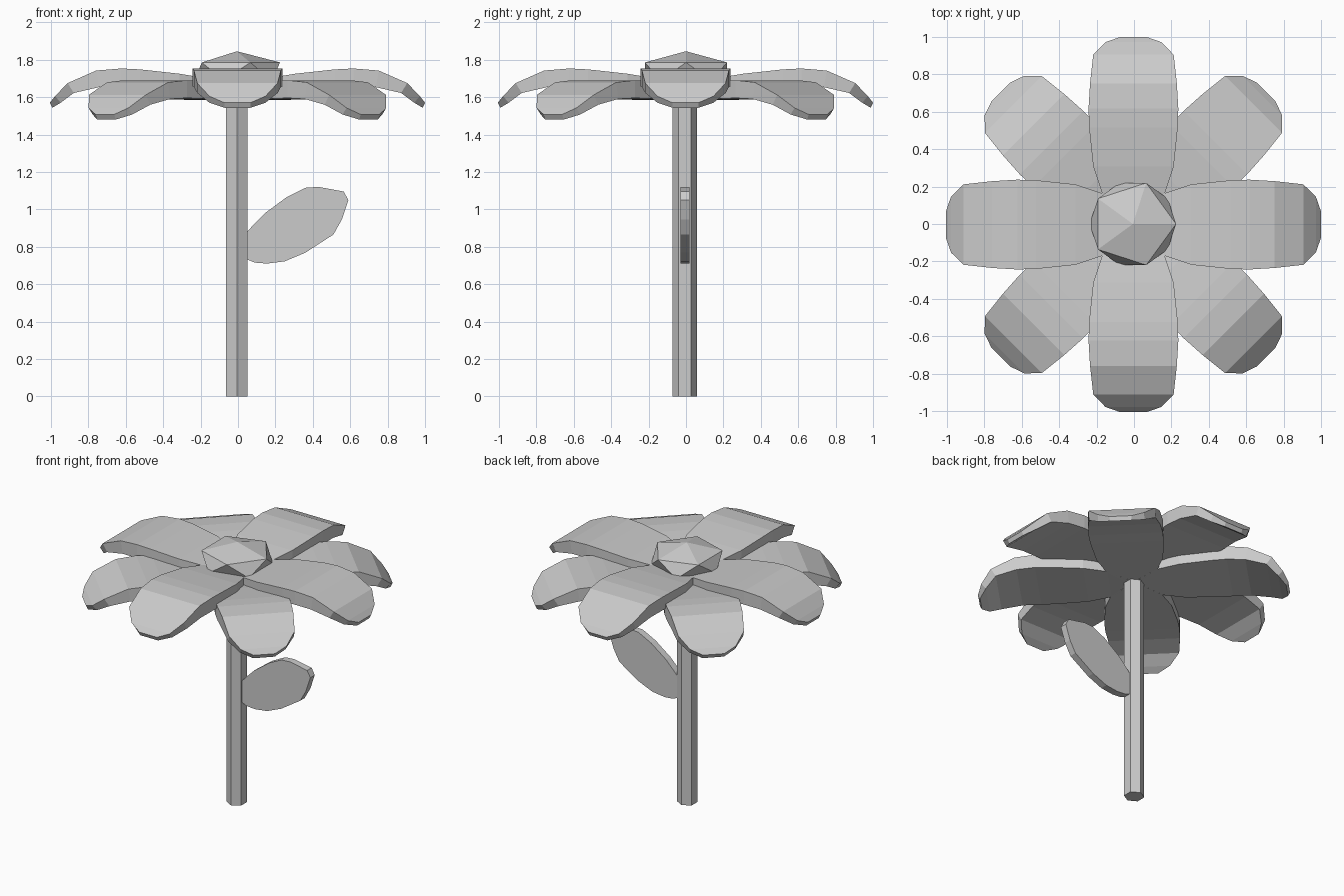
import bpy, bmesh, math
from mathutils import Matrix

if "Cube" in bpy.data.objects:
    bpy.data.objects.remove(bpy.data.objects["Cube"])

C = -0.006  # flower axis offset


def finish(bm, name):
    bmesh.ops.recalc_face_normals(bm, faces=bm.faces)
    me = bpy.data.meshes.new(name)
    bm.to_mesh(me)
    bm.free()
    ob = bpy.data.objects.new(name, me)
    bpy.context.collection.objects.link(ob)
    return ob


# Stem: hexagonal prism with corners on the y axis
bm = bmesh.new()
top = 1.66
bmesh.ops.create_cone(bm, cap_ends=True, segments=6, radius1=0.066, radius2=0.066, depth=top,
                      matrix=Matrix.Translation((C, C, top / 2)))
finish(bm, "stem")

# Flower centre: flattened icosahedron
bm = bmesh.new()
bmesh.ops.create_icosphere(bm, subdivisions=1, radius=1,
                           matrix=Matrix.Translation((C, 0, 1.737)) @ Matrix.Diagonal((0.258, 0.258, 0.108, 1)))
finish(bm, "flower_centre")

# Petal stations: half width, top (r, z), bottom (r, z)
STATIONS = [
    (0.05, (0.03, 1.675), (0.03, 1.645)),
    (0.165, (0.16, 1.70), (0.16, 1.648)),
    (0.215, (0.31, 1.725), (0.31, 1.65)),
    (0.237, (0.52, 1.748), (0.52, 1.655)),
    (0.24, (0.62, 1.753), (0.62, 1.658)),
    (0.232, (0.755, 1.742), (0.74, 1.653)),
    (0.215, (0.908, 1.675), (0.875, 1.622)),
    (0.15, (0.975, 1.605), (0.945, 1.570)),
    (0.07, (1.003, 1.570), (0.990, 1.543)),
]


def petal(name, angle, dz):
    bm = bmesh.new()
    rings = []
    for h, (rt, zt), (rb, zb) in STATIONS:
        rings.append([bm.verts.new(p) for p in
                      ((rt, -h, zt), (rt, h, zt), (rb, h, zb), (rb, -h, zb))])
    for a, b in zip(rings, rings[1:]):
        for i in range(4):
            j = (i + 1) % 4
            bm.faces.new((a[i], a[j], b[j], b[i]))
    bm.faces.new(rings[0])
    bm.faces.new(rings[-1])
    bm.transform(Matrix.Translation((C / 2, C / 2, dz)) @ Matrix.Rotation(angle, 4, 'Z'))
    finish(bm, name)


# Upper petals on the axes, lower petals on the diagonals
for i in range(4):
    petal(f"upper_petal_{i + 1}", math.radians(90 * i), 0)
    petal(f"lower_petal_{i + 1}", math.radians(90 * i + 45), -0.063)

# Leaf: flat outline extruded in y
OUTLINE = [(0.03, 0.74), (0.09, 0.715), (0.155, 0.71), (0.25, 0.722), (0.36, 0.768), (0.51, 0.865),
           (0.555, 0.945), (0.59, 1.05), (0.565, 1.095), (0.43, 1.12), (0.36, 1.115), (0.26, 1.065),
           (0.145, 0.98), (0.09, 0.925), (0.03, 0.86)]
bm = bmesh.new()
face = bm.faces.new([bm.verts.new((x, -0.03, z)) for x, z in OUTLINE])
ext = bmesh.ops.extrude_face_region(bm, geom=[face], use_keep_orig=True)
bmesh.ops.translate(bm, vec=(0, 0.05, 0), verts=[v for v in ext["geom"] if isinstance(v, bmesh.types.BMVert)])
finish(bm, "leaf")
